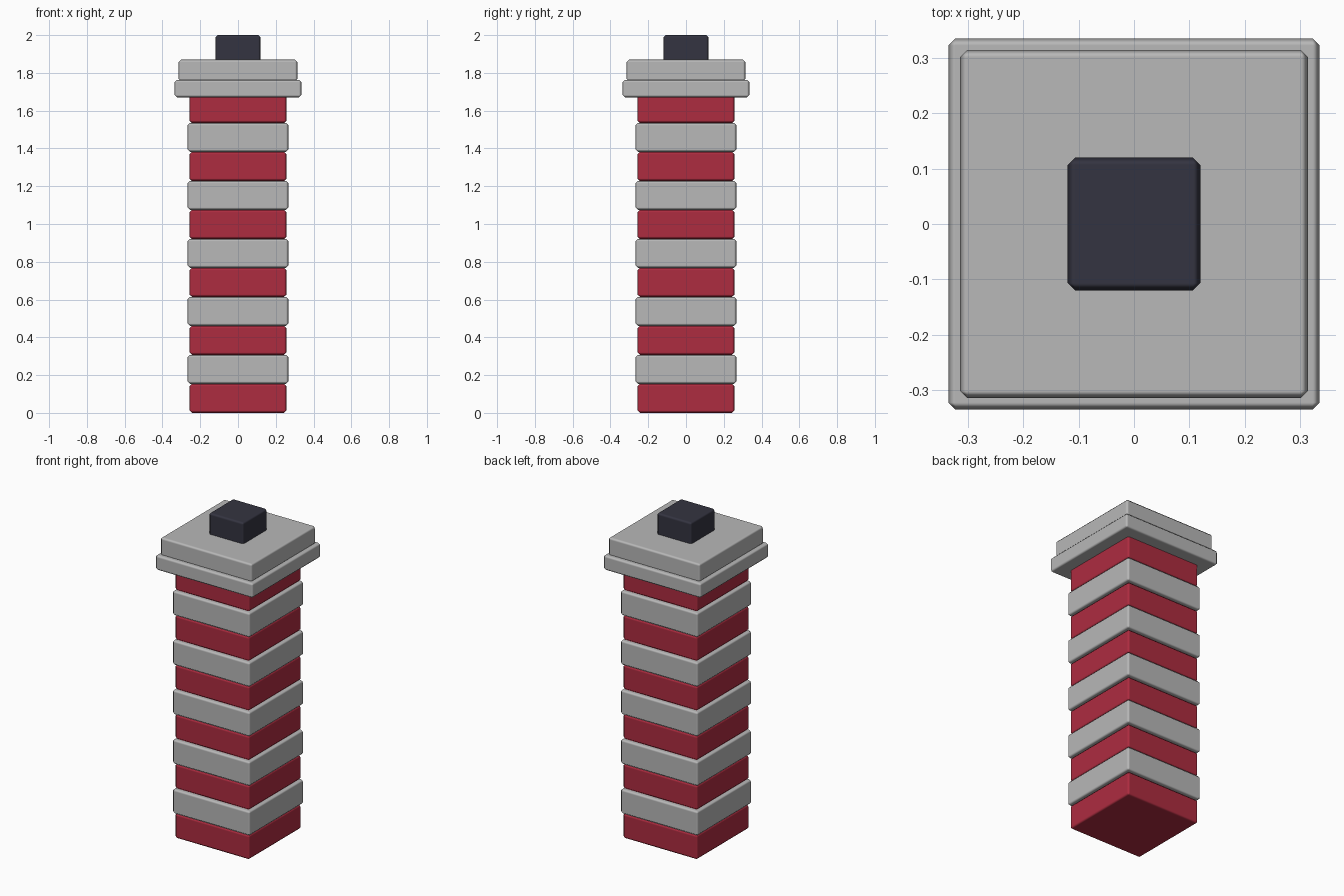
import bpy

cube = bpy.data.objects.get("Cube")
if cube:
    bpy.data.objects.remove(cube, do_unlink=True)


def material(name, color):
    mat = bpy.data.materials.new(name)
    mat.use_nodes = True
    mat.diffuse_color = (*color, 1)
    mat.node_tree.nodes["Principled BSDF"].inputs["Base Color"].default_value = (*color, 1)
    return mat


RED = material("brick red", (0.42, 0.025, 0.051))
GREY = material("pale grey", (0.48, 0.48, 0.48))
DARK = material("dark slate", (0.034, 0.034, 0.052))


def block(name, half, bottom, top, mat, bevel=0.013):
    """Square block with chamfered, softly shaded edges."""
    bpy.ops.mesh.primitive_cube_add(size=1, location=(0, 0, (bottom + top) / 2))
    obj = bpy.context.object
    obj.name = name
    obj.scale = (2 * half, 2 * half, top - bottom)
    bpy.ops.object.transform_apply(location=False, rotation=False, scale=True)
    obj.data.materials.append(mat)
    bpy.ops.object.shade_smooth()
    mod = obj.modifiers.new("soft edges", "BEVEL")
    mod.width = bevel
    mod.segments = 1
    mod.harden_normals = True
    return obj


# Tower shaft: alternating red and protruding grey bands
BAND = 0.1535
for i in range(11):
    z = i * BAND
    if i % 2 == 0:
        block(f"red_band_{i // 2 + 1}", 0.257, z, z + BAND, RED)
    else:
        block(f"grey_band_{i // 2 + 1}", 0.267, z, z + BAND, GREY)

# Stepped cap and lantern block
block("cap_ledge", 0.336, 1.67, 1.763, GREY)
block("cap_slab", 0.315, 1.755, 1.87, GREY)
block("top_lantern", 0.12, 1.855, 2.0, DARK)
